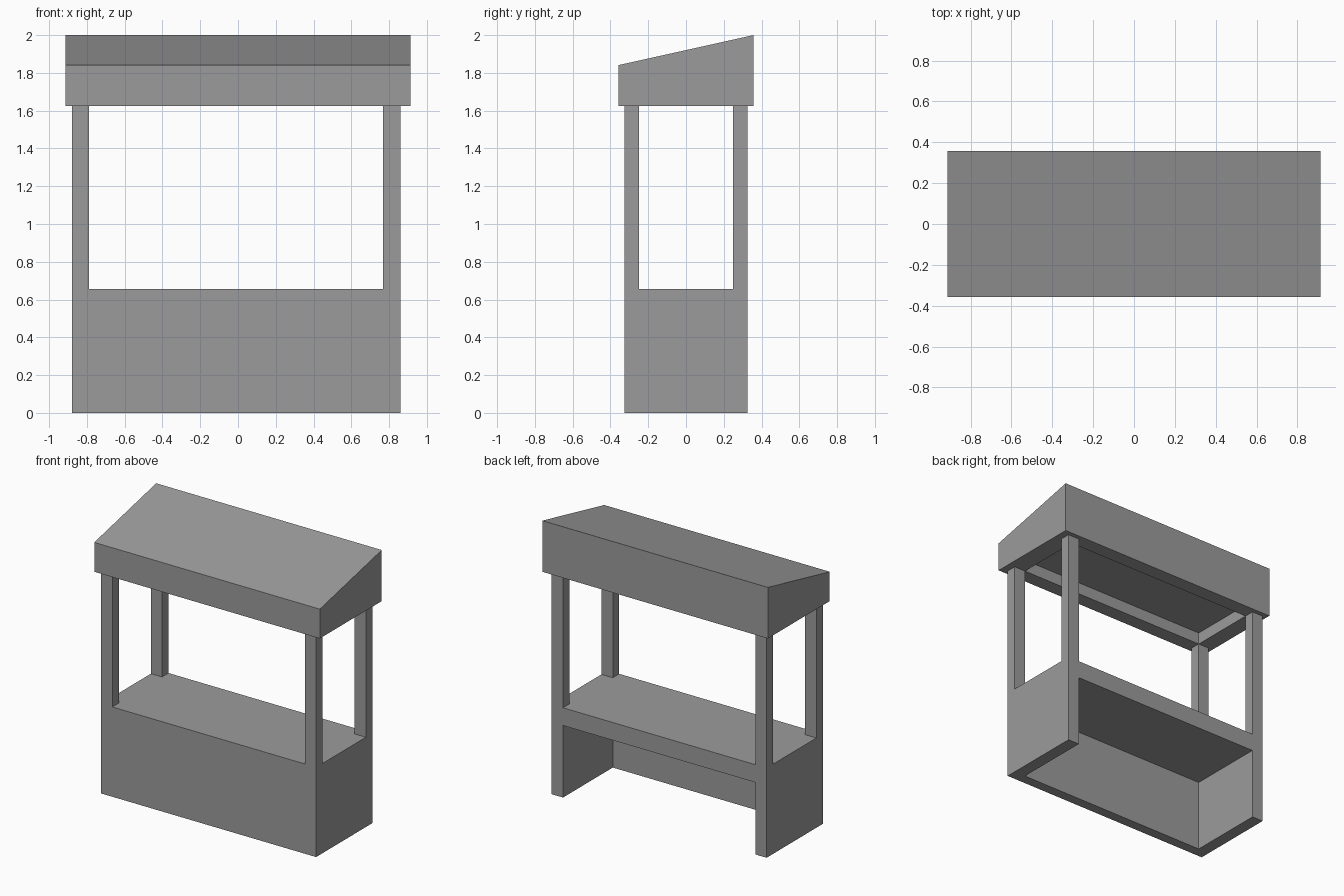
import bpy, bmesh

cube = bpy.data.objects.get("Cube")
if cube:
    bpy.data.objects.remove(cube, do_unlink=True)

GREY = (0.33, 0.33, 0.33, 1)
mat = bpy.data.materials.new("plain grey")
mat.use_nodes = True
mat.diffuse_color = GREY
mat.node_tree.nodes["Principled BSDF"].inputs["Base Color"].default_value = GREY


def prism(name, profile, x0, x1):
    """Extrude a (y, z) profile along x."""
    bm = bmesh.new()
    face = bm.faces.new([bm.verts.new((x0, y, z)) for y, z in profile])
    ext = bmesh.ops.extrude_face_region(bm, geom=[face])
    verts = [v for v in ext["geom"] if isinstance(v, bmesh.types.BMVert)]
    bmesh.ops.translate(bm, verts=verts, vec=(x1 - x0, 0, 0))
    bmesh.ops.recalc_face_normals(bm, faces=bm.faces)
    mesh = bpy.data.meshes.new(name)
    bm.to_mesh(mesh)
    bm.free()
    mesh.materials.append(mat)
    obj = bpy.data.objects.new(name, mesh)
    bpy.context.scene.collection.objects.link(obj)
    return obj


def box(name, x0, x1, y0, y1, z0, z1):
    return prism(name, [(y0, z0), (y1, z0), (y1, z1), (y0, z1)], x0, x1)


def cut(obj, *limits):
    """Carve a box out of obj and discard the cutter."""
    cutter = box("cutter", *limits)
    cutter.hide_render = True
    mod = obj.modifiers.new("cut", "BOOLEAN")
    mod.operation = "DIFFERENCE"
    mod.solver = "EXACT"
    mod.object = cutter
    bpy.context.view_layer.objects.active = obj
    bpy.ops.object.modifier_apply(modifier=mod.name)
    bpy.data.objects.remove(cutter, do_unlink=True)


# Main outlines: outer frame, openings between the posts, heights
LEFT, RIGHT, DEPTH = -0.88, 0.86, 0.325
IN_L, IN_R, IN_D = -0.79, 0.768, 0.25
COUNTER, SHELF_UNDER, EAVE = 0.657, 0.527, 1.626
ROOF_X, ROOF_Y = 0.913, 0.358

# Stall body: counter, panels and four corner posts in one piece
body = box("stall_body", LEFT, RIGHT, -DEPTH, DEPTH, 0, EAVE)
cut(body, IN_L, IN_R, -1, 1, COUNTER, 2)          # front and back openings
cut(body, -1, 1, -IN_D, IN_D, COUNTER, 2)         # side openings
cut(body, IN_L, IN_R, -IN_D, 1, -1, SHELF_UNDER)  # knee space, open at the back

# Sloping roof with a recessed ceiling
roof = prism("roof", [(-ROOF_Y, EAVE), (ROOF_Y, EAVE), (ROOF_Y, 2),
                      (-ROOF_Y, 1.841)], -ROOF_X, ROOF_X)
cut(roof, IN_L, IN_R, -IN_D, IN_D, 1, EAVE + 0.087)
